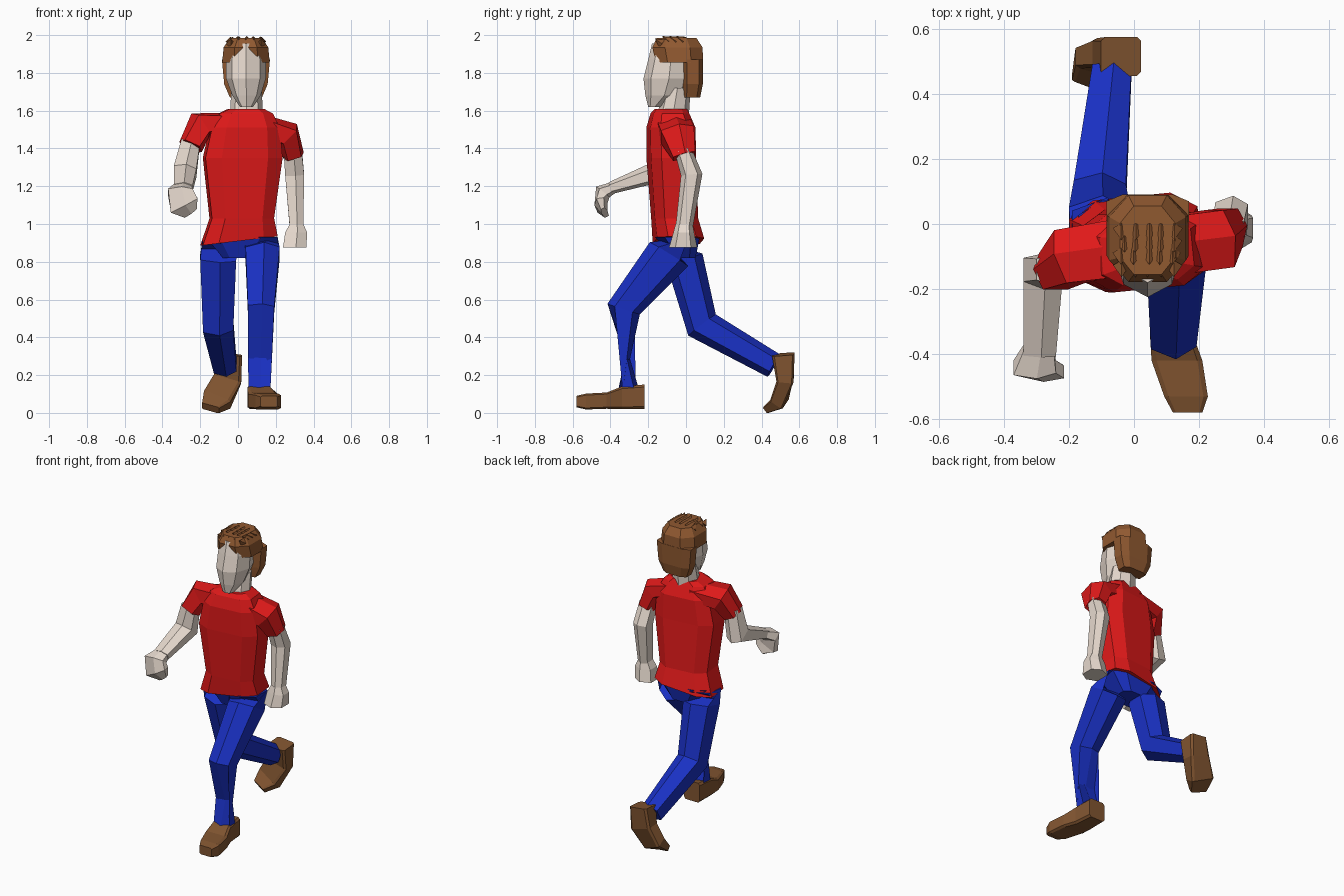
import bpy, bmesh, math, random
from mathutils import Vector, Matrix

random.seed(3)


def material(name, rgb):
    m = bpy.data.materials.new(name)
    m.diffuse_color = (*rgb, 1)
    return m


SKIN = material("skin", (0.80, 0.70, 0.62))
RED = material("red_cloth", (0.75, 0.01, 0.01))
BLUE = material("blue_cloth", (0.01, 0.03, 0.55))
BROWN = material("shoe_brown", (0.22, 0.09, 0.03))
HAIR = material("hair_brown", (0.28, 0.10, 0.03))


def chamfered(k):
    return [(1, -k), (1, k), (k, 1), (-k, 1), (-1, k), (-1, -k), (-k, -1), (k, -1)]


HEX = [(1, -.55), (1, .55), (.1, 1), (-1, .65), (-1, -.65), (.1, -1)]
OCT = [(math.cos(i * math.pi / 4), math.sin(i * math.pi / 4)) for i in range(8)]


def finish(name, bm, mat):
    bmesh.ops.recalc_face_normals(bm, faces=bm.faces)
    me = bpy.data.meshes.new(name)
    bm.to_mesh(me)
    bm.free()
    me.materials.append(mat)
    ob = bpy.data.objects.new(name, me)
    bpy.context.collection.objects.link(ob)
    return ob


def loft(name, mat, path, section=HEX, ref=(1, 0, 0), axis=None, start=None, end=None):
    """path: (x, y, z, half width along ref, half depth); rings follow the path or a fixed axis."""
    bm = bmesh.new()
    pts = [Vector(p[:3]) for p in path]
    last = len(pts) - 1
    rings = []
    for i, p in enumerate(path):
        a = (pts[i] - pts[i - 1]).normalized() if i else Vector()
        b = (pts[i + 1] - pts[i]).normalized() if i < last else Vector()
        t = Vector(axis) if axis else a + b
        if i == 0 and start:
            t = Vector(start)
        if i == last and end:
            t = Vector(end)
        t.normalize()
        u = Vector(ref)
        u = (u - t * u.dot(t)).normalized()
        v = t.cross(u)
        rings.append([bm.verts.new(pts[i] + u * su * p[3] + v * sv * p[4]) for su, sv in section])
    n = len(section)
    for r, s in zip(rings, rings[1:]):
        for j in range(n):
            k = (j + 1) % n
            bm.faces.new((r[j], r[k], s[k], s[j]))
    bm.faces.new(rings[0])
    bm.faces.new(rings[-1])
    return finish(name, bm, mat)


UP = (0, 0, 1)

# Shirt body, with a slightly tilted hem and turned shoulders
loft("shirt_body", RED, [
    (.005, -.04, .91, .20, .125), (.02, -.06, 1.03, .165, .115),
    (.025, -.078, 1.35, .205, .12), (.035, -.08, 1.51, .18, .12),
    (.04, -.085, 1.585, .14, .095), (.043, -.08, 1.61, .09, .08)],
    chamfered(.6), ref=(1, .1, 0), axis=UP, start=(-.12, 0, 1))

# Sleeves
loft("left_sleeve", RED, [
    (-.02, -.07, 1.53, .09, .06), (-.20, -.10, 1.52, .085, .08),
    (-.25, -.145, 1.41, .06, .065)], ref=(0, 1, 0))
loft("right_sleeve", RED, [
    (.09, -.07, 1.53, .09, .06), (.26, -.045, 1.475, .09, .075),
    (.295, -.01, 1.36, .06, .056)], ref=(0, 1, 0))

# Arms
loft("left_arm", SKIN, [
    (-.25, -.14, 1.44, .05, .05), (-.28, -.145, 1.275, .06, .07),
    (-.29, -.40, 1.19, .05, .032)])
loft("right_arm", SKIN, [
    (.29, -.015, 1.39, .048, .045), (.30, .03, 1.26, .05, .057),
    (.31, -.01, .98, .036, .045)])

# Hands
loft("left_hand", SKIN, [
    (-.29, -.38, 1.195, .045, .03), (-.305, -.44, 1.17, .065, .045),
    (-.285, -.45, 1.10, .08, .035), (-.25, -.43, 1.06, .04, .018)])
loft("right_hand", SKIN, [
    (.31, -.01, 1.0, .036, .045), (.308, -.012, .955, .058, .055),
    (.30, -.015, .875, .062, .075)], axis=UP)

# Trousers: seat and both legs
loft("trouser_seat", BLUE, [
    (.01, -.03, .82, .09, .08), (.01, -.04, .93, .18, .113)],
    chamfered(.6), axis=UP)
loft("front_leg", BLUE, [
    (.12, -.05, .93, .09, .115), (.13, -.09, .84, .09, .12),
    (.122, -.33, .55, .07, .09), (.113, -.303, .11, .058, .058)],
    start=UP, end=UP)
loft("back_leg", BLUE, [
    (-.095, -.03, .91, .095, .11), (-.105, -.01, .82, .095, .10),
    (-.105, .085, .465, .08, .092), (-.068, .465, .25, .06, .068)],
    start=(0, -.1, 1))

# Shoes
loft("front_shoe", BROWN, [
    (.11, -.22, .085, .058, .065), (.115, -.34, .08, .066, .06),
    (.132, -.42, .065, .078, .043), (.16, -.53, .06, .067, .042),
    (.165, -.58, .06, .045, .03)], chamfered(.8), axis=(0, 1, 0))
loft("back_shoe", BROWN, [
    (-.04, .515, .31, .062, .06), (-.055, .525, .18, .075, .045),
    (-.11, .495, .07, .078, .04), (-.145, .435, .025, .05, .02)], chamfered(.8))

# Neck and head
loft("neck", SKIN, [(.045, -.07, 1.57, .088, .085), (.045, -.045, 1.72, .08, .07)],
     OCT, axis=UP)
loft("head", SKIN, [
    (.045, -.165, 1.62, .035, .035), (.045, -.115, 1.68, .075, .10),
    (.042, -.09, 1.77, .105, .135), (.042, -.08, 1.87, .105, .12),
    (.042, -.07, 1.955, .08, .11)], OCT, axis=UP)

# Hair: back part and crown
loft("hair_back", HAIR, [
    (.042, .03, 1.67, .085, .045), (.042, .037, 1.74, .115, .052),
    (.042, .038, 1.87, .127, .053)], chamfered(.6), axis=UP)
loft("hair_crown", HAIR, [
    (.042, -.035, 1.855, .126, .125), (.042, -.045, 1.935, .118, .133),
    (.042, -.05, 1.985, .085, .105)], chamfered(.5), axis=UP)

# Short tufts, leaning forward
bm = bmesh.new()
for row in range(4):
    for col in range(5):
        x = -.035 + col * .039 + random.uniform(-.006, .006)
        y = -.145 + row * .038
        z = 1.982 - .5 * (x - .042) ** 2 - (.012 if row == 0 else 0)
        m = Matrix.Translation((x, y, z)) @ Matrix.Rotation(math.radians(55), 4, 'X')
        bmesh.ops.create_cone(bm, segments=4, radius1=.026, radius2=0, depth=.045,
                              cap_ends=True, matrix=m)
finish("hair_tufts", bm, HAIR)
